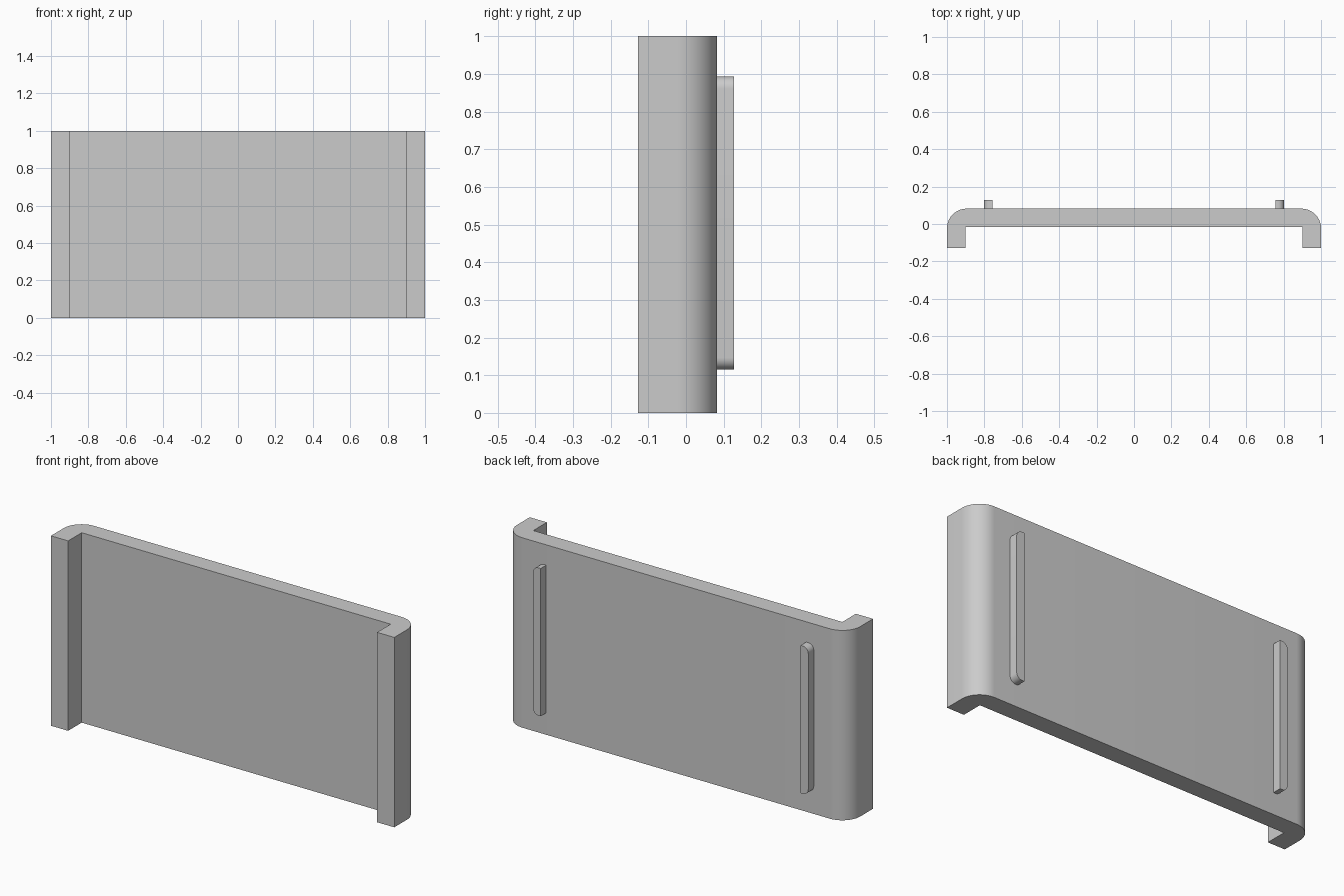
import bpy, bmesh, math

cube = bpy.data.objects.get("Cube")
if cube:
    bpy.data.objects.remove(cube, do_unlink=True)

grey = bpy.data.materials.new("plain grey")
grey.use_nodes = True
grey.diffuse_color = (0.6, 0.6, 0.6, 1)
grey.node_tree.nodes["Principled BSDF"].inputs["Base Color"].default_value = (0.6, 0.6, 0.6, 1)

FRONT, INNER, BACK, RIB_BACK = -0.128, -0.015, 0.082, 0.128
HEIGHT = 1.0


def arc(cx, cy, radius, start, end, steps):
    """Points along a circular arc, angles in degrees."""
    angles = [math.radians(start + (end - start) * i / steps) for i in range(steps + 1)]
    return [(cx + radius * math.cos(a), cy + radius * math.sin(a)) for a in angles]


def extrude(name, outline, offset):
    """Extrude a closed 3D outline into a solid."""
    bm = bmesh.new()
    face = bm.faces.new([bm.verts.new(p) for p in outline])
    result = bmesh.ops.extrude_face_region(bm, geom=[face], use_keep_orig=True)
    moved = [v for v in result["geom"] if isinstance(v, bmesh.types.BMVert)]
    bmesh.ops.translate(bm, verts=moved, vec=offset)
    bmesh.ops.recalc_face_normals(bm, faces=bm.faces)
    mesh = bpy.data.meshes.new(name)
    bm.to_mesh(mesh)
    bm.free()
    mesh.materials.append(grey)
    obj = bpy.data.objects.new(name, mesh)
    bpy.context.collection.objects.link(obj)
    bpy.ops.object.select_all(action="DESELECT")
    obj.select_set(True)
    bpy.context.view_layer.objects.active = obj
    bpy.ops.object.shade_smooth_by_angle(angle=math.radians(30))
    return obj


# Channel panel: flat back with rounded corners and two forward flanges
R = 0.105
half = [(0.9, INNER), (0.9, FRONT), (1, FRONT)] + arc(1 - R, BACK - R, R, 0, 90, 16)
profile = half + [(-x, y) for x, y in reversed(half)]
extrude("channel_panel", [(x, y, 0) for x, y in profile], (0, 0, HEIGHT))

# Back ribs: outer corners rounded, inner corners square
IN, OUT, LOW, HIGH, r = 0.757, 0.802, 0.115, 0.893, 0.032
rib = [(IN, LOW)] + arc(OUT - r, LOW + r, r, -90, 0, 8)
rib += arc(OUT - r, HIGH - r, r, 0, 90, 8) + [(IN, HIGH)]
for side, label in ((1, "left"), (-1, "right")):
    extrude(label + "_back_rib", [(side * x, BACK, z) for x, z in rib], (0, RIB_BACK - BACK, 0))
